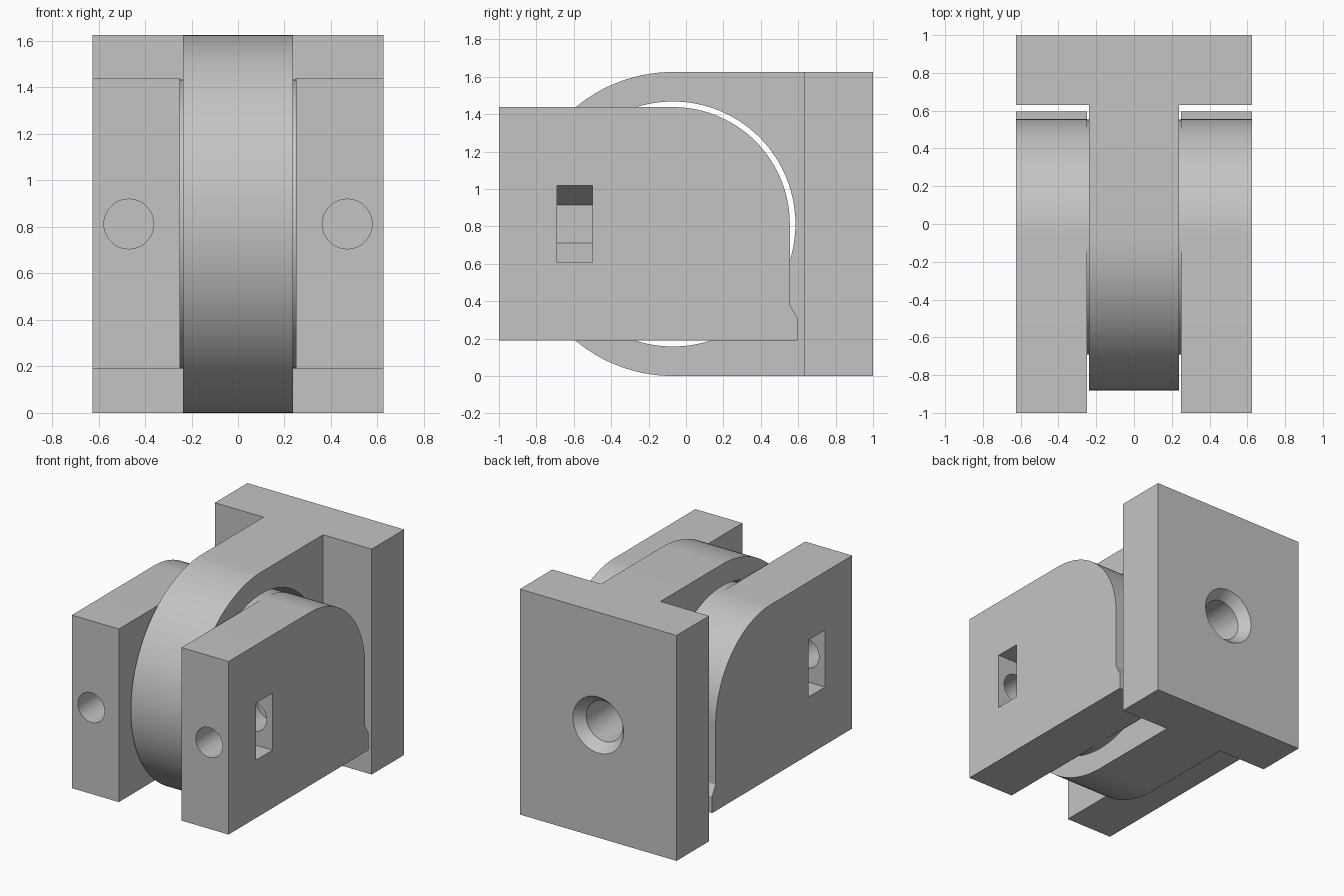
import bpy, bmesh
from math import sin, cos, pi, radians
from mathutils import Matrix, Vector

cube = bpy.data.objects.get("Cube")
if cube:
    bpy.data.objects.remove(cube, do_unlink=True)

grey = bpy.data.materials.new("plain grey")
grey.use_nodes = True
colour = (0.55, 0.55, 0.55, 1)
grey.diffuse_color = colour
grey.node_tree.nodes["Principled BSDF"].inputs["Base Color"].default_value = colour

AXIS_Y, AXIS_Z = -0.07, 0.8125   # hinge axis
TOP = 1.625
HALF = 0.625


def finish(name, bm):
    bmesh.ops.recalc_face_normals(bm, faces=bm.faces)
    mesh = bpy.data.meshes.new(name)
    bm.to_mesh(mesh)
    bm.free()
    mesh.materials.append(grey)
    obj = bpy.data.objects.new(name, mesh)
    bpy.context.collection.objects.link(obj)
    return obj


def prism(name, points, direction):
    """Extrude a closed 3D outline along a vector."""
    bm = bmesh.new()
    face = bm.faces.new([bm.verts.new(p) for p in points])
    ext = bmesh.ops.extrude_face_region(bm, geom=[face])
    verts = [v for v in ext["geom"] if isinstance(v, bmesh.types.BMVert)]
    bmesh.ops.translate(bm, verts=verts, vec=direction)
    return finish(name, bm)


def side_prism(name, profile, x0, x1):
    """Extrude a (y, z) outline between two x positions."""
    return prism(name, [(x0, y, z) for y, z in profile], Vector((x1 - x0, 0, 0)))


def arc(radius, start, end, steps):
    """Points around the hinge axis, in degrees from +y."""
    angles = [radians(start + (end - start) * i / steps) for i in range(steps + 1)]
    return [(AXIS_Y + radius * cos(a), AXIS_Z + radius * sin(a)) for a in angles]


def rod(name, x, y0, y1, r0, r1):
    """Round cutter along y, tapered when the radii differ."""
    bm = bmesh.new()
    bmesh.ops.create_cone(bm, cap_ends=True, segments=48, radius1=r0, radius2=r1,
                          depth=y1 - y0)
    bmesh.ops.transform(bm, verts=bm.verts, matrix=Matrix.Translation(
        (x, (y0 + y1) / 2, AXIS_Z)) @ Matrix.Rotation(-pi / 2, 4, 'X'))
    return finish(name, bm)


def combine(obj, other, operation):
    mod = obj.modifiers.new(operation, 'BOOLEAN')
    mod.operation, mod.solver, mod.object = operation, 'EXACT', other
    bpy.context.view_layer.update()
    graph = bpy.context.evaluated_depsgraph_get()
    mesh = bpy.data.meshes.new_from_object(obj.evaluated_get(graph))
    obj.modifiers.clear()
    obj.data = mesh
    bpy.data.objects.remove(other, do_unlink=True)


# Back plate with the rounded tongue
bracket = side_prism("bracket", [(0.63, 0), (1, 0), (1, TOP), (0.63, TOP)], -HALF, HALF)
tongue = side_prism("tongue", [(0.8, 0), (0.8, TOP)] + arc(AXIS_Z, 90, 270, 64),
                    -0.237, 0.237)
combine(bracket, tongue, 'UNION')
# Bearing hole and countersunk screw hole
combine(bracket, side_prism("bore", arc(0.655, 0, 357, 119), -0.5, 0.5), 'DIFFERENCE')
combine(bracket, rod("screw_hole", 0, 0.4, 1.1, 0.145, 0.145), 'DIFFERENCE')
combine(bracket, rod("countersink", 0, 0.93, 1.01, 0.145, 0.21), 'DIFFERENCE')

# Cheeks with stop lip, bolt hole and nut pocket
cheek_profile = [(-1, 0.19), (0.595, 0.19), (0.595, 0.31), (0.555, 0.38)]
cheek_profile += arc(0.625, 0, 90, 30) + [(-1, 1.4375)]
parts = [bracket]
for side, label in ((1, "left"), (-1, "right")):
    cheek = side_prism(label + "_cheek", cheek_profile, side * 0.25, side * HALF)
    combine(cheek, rod("bolt_hole", side * 0.47, -1.1, -0.3, 0.107, 0.107), 'DIFFERENCE')
    pocket = [(0.7, 0.205), (0.47, 0.205), (0.292, 0.1025)]
    pocket += [(x, -z) for x, z in reversed(pocket)]
    outline = [(side * x, -0.69, AXIS_Z + z) for x, z in pocket]
    combine(cheek, prism("nut_pocket", outline, Vector((0, 0.19, 0))), 'DIFFERENCE')
    parts.append(cheek)

# Hinge pin joining the cheeks
parts.append(side_prism("hinge_pin", arc(0.622, 0, 357, 119), -0.25, 0.25))

bpy.ops.object.select_all(action='DESELECT')
for obj in parts:
    obj.select_set(True)
bpy.context.view_layer.objects.active = bracket
bpy.ops.object.shade_smooth_by_angle(angle=radians(25))
